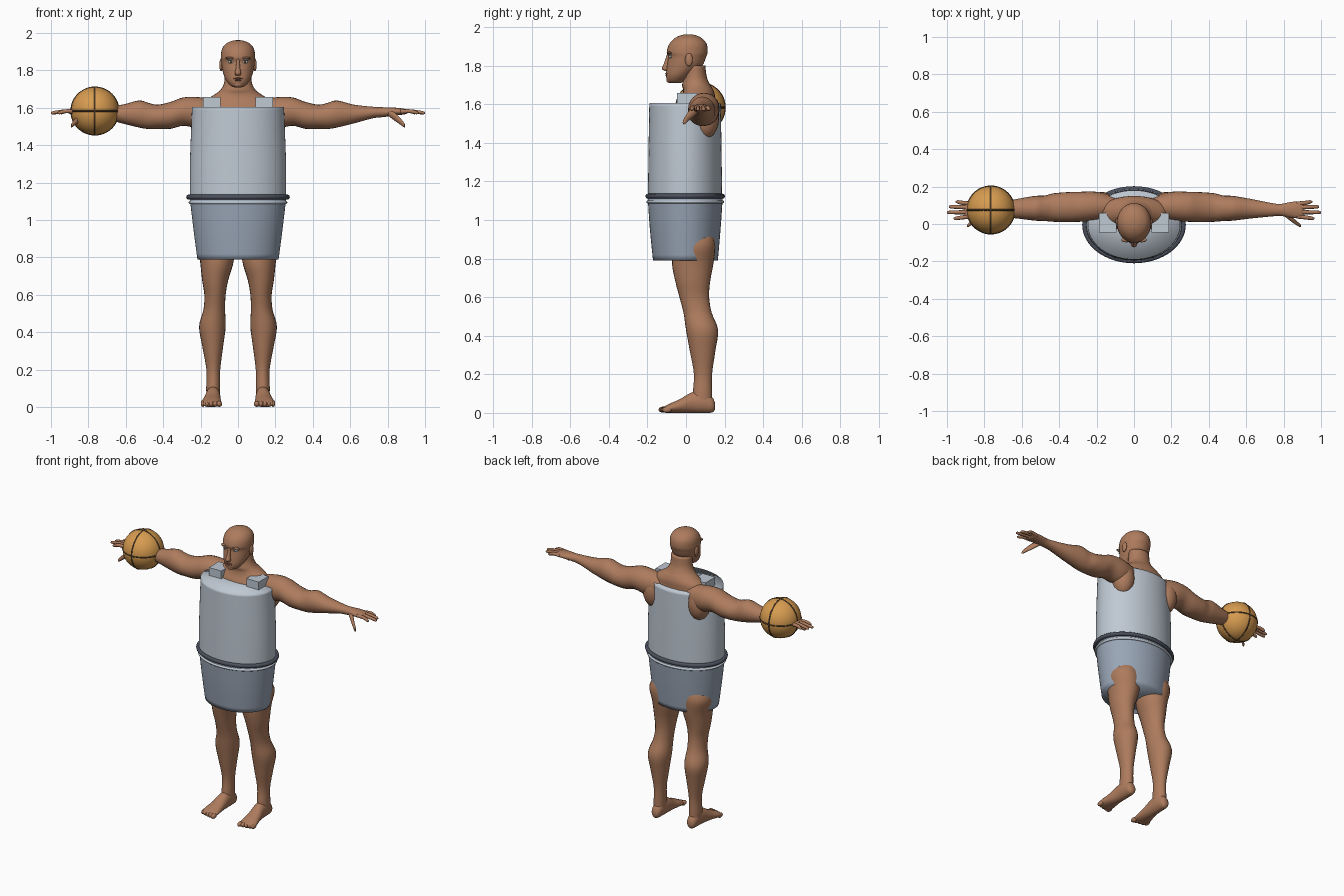
import bpy
import bmesh
import math
from mathutils import Vector

if "Cube" in bpy.data.objects:
    bpy.data.objects.remove(bpy.data.objects["Cube"], do_unlink=True)


def material(name, red, green, blue):
    mat = bpy.data.materials.new(name)
    mat.use_nodes = True
    colour = (red, green, blue, 1)
    mat.diffuse_color = colour
    mat.node_tree.nodes["Principled BSDF"].inputs["Base Color"].default_value = colour
    return mat


SKIN = material("brown skin", .42, .20, .11)
LIP = material("dark skin", .25, .10, .06)
VEST = material("pale blue grey", .52, .58, .65)
SHORTS = material("slate blue grey", .32, .38, .47)
BELT = material("dark slate", .07, .08, .11)
BALL = material("orange", .68, .33, .08)
SEAM = material("dark brown", .10, .06, .03)
EYE = material("eye white", .70, .76, .82)


def finish(name, bm, mat, smooth=True):
    bmesh.ops.recalc_face_normals(bm, faces=bm.faces)
    mesh = bpy.data.meshes.new(name)
    bm.to_mesh(mesh)
    bm.free()
    mesh.materials.append(mat)
    for poly in mesh.polygons:
        poly.use_smooth = smooth
    obj = bpy.data.objects.new(name, mesh)
    bpy.context.collection.objects.link(obj)
    return obj


def smooth_path(rows, steps):
    """Catmull-Rom interpolation of the cross-section rows."""
    rows = [Vector(r) for r in rows]
    out = []
    for i in range(len(rows) - 1):
        b, c = rows[i], rows[i + 1]
        a = rows[i - 1] if i else b
        d = rows[i + 2] if i + 2 < len(rows) else c
        for k in range(steps):
            t = k / steps
            out.append(b + (c - a) * (t / 2) + (a * 2 - b * 5 + c * 4 - d) * (t * t / 2)
                       + (b * 3 - a - c * 3 + d) * (t ** 3 / 2))
    return out + [rows[-1]]


def loft(name, rows, mat, axis="z", side=1, segs=24, steps=4, cap=True):
    """Skin oval sections: place along the axis, two centres, two half sizes."""
    bm = bmesh.new()
    rings = []
    for place, ca, cb, ha, hb in smooth_path(rows, steps):
        ring = []
        for i in range(segs):
            ang = math.tau * i / segs
            a, b = ca + ha * math.cos(ang), cb + hb * math.sin(ang)
            x, y, z = {"x": (place, a, b), "y": (a, place, b), "z": (a, b, place)}[axis]
            ring.append(bm.verts.new((x * side, y, z)))
        rings.append(ring)
    for low, high in zip(rings, rings[1:]):
        for i in range(segs):
            j = (i + 1) % segs
            bm.faces.new((low[i], low[j], high[j], high[i]))
    if cap:
        ends = [bm.faces.new(rings[0]), bm.faces.new(rings[-1])]
        bmesh.ops.poke(bm, faces=ends)
    else:
        bmesh.ops.remove_doubles(bm, verts=bm.verts, dist=.00001)
    return finish(name, bm, mat)


def ellipsoid(name, centre, radii, mat, segs=20):
    bm = bmesh.new()
    bmesh.ops.create_uvsphere(bm, u_segments=segs, v_segments=segs // 2, radius=1)
    bmesh.ops.scale(bm, vec=radii, verts=bm.verts)
    bmesh.ops.translate(bm, vec=centre, verts=bm.verts)
    return finish(name, bm, mat)


def oval_ring(name, z, hx, hy, thick, mat):
    rows = []
    for i in range(13):
        ang = math.tau * i / 12
        out = thick * math.cos(ang)
        rows.append((z + thick * math.sin(ang), 0, -.004, hx + out, hy + out))
    loft(name, rows, mat, segs=64, steps=1, cap=False)


# Torso and neck
loft("torso", [
    (.84, 0, .035, .15, .10), (.95, 0, .035, .16, .11), (1.12, 0, .03, .14, .09),
    (1.4, 0, .04, .18, .11), (1.52, 0, .05, .20, .11), (1.6, 0, .055, .20, .095),
    (1.645, 0, .065, .165, .085), (1.675, 0, .063, .12, .078), (1.7, 0, .053, .09, .073),
    (1.74, 0, .048, .073, .06), (1.8, 0, .045, .07, .055)], SKIN)

# Head and face
loft("head", [
    (1.71, 0, -.055, .02, .03), (1.717, 0, -.055, .037, .04), (1.735, 0, -.045, .055, .057),
    (1.76, 0, -.032, .07, .071), (1.8, 0, -.007, .083, .092), (1.845, 0, .006, .09, .098),
    (1.87, 0, .006, .092, .106), (1.91, 0, .01, .087, .098), (1.94, 0, .012, .068, .073),
    (1.957, 0, .012, .036, .04), (1.962, 0, .012, .01, .01)], SKIN, segs=32)
loft("nose", [
    (1.86, 0, -.09, .008, .008), (1.815, 0, -.1, .011, .013),
    (1.785, 0, -.107, .017, .018), (1.773, 0, -.1, .012, .012)], SKIN, segs=16)
ellipsoid("upper_lip", (0, -.099, 1.757), (.025, .009, .005), LIP)
ellipsoid("lower_lip", (0, -.097, 1.748), (.021, .009, .006), LIP)
ellipsoid("chin", (0, -.082, 1.725), (.025, .02, .016), SKIN)

for side, label in ((1, "left"), (-1, "right")):
    # Eyes, brows and ears
    ellipsoid(label + "_eye", (side * .038, -.08, 1.845), (.017, .01, .007), EYE)
    ellipsoid(label + "_iris", (side * .038, -.087, 1.845), (.006, .005, .006), SEAM, 12)
    ellipsoid(label + "_eyelid", (side * .042, -.083, 1.857), (.022, .01, .003), EYE)
    ellipsoid(label + "_brow", (side * .04, -.085, 1.866), (.028, .013, .007), SKIN)
    ellipsoid(label + "_ear", (side * .09, .015, 1.83), (.01, .02, .034), SKIN)

    # Shoulder blade bulging through the back of the vest
    ellipsoid(label + "_shoulder_blade", (side * .17, .098, 1.53), (.07, .074, .11), SKIN)

    # Arm and palm
    loft(label + "_arm", [
        (.08, .09, 1.57, .05, .06), (.2, .095, 1.573, .077, .083), (.29, .092, 1.58, .08, .076),
        (.36, .09, 1.56, .08, .072), (.43, .088, 1.552, .076, .065), (.48, .084, 1.557, .068, .07),
        (.53, .084, 1.567, .066, .072), (.62, .082, 1.567, .053, .05),
        (.72, .077, 1.575, .038, .031), (.78, .075, 1.577, .032, .026),
        (.84, .076, 1.58, .042, .021), (.89, .075, 1.58, .045, .015),
        (.905, .075, 1.58, .038, .009)], SKIN, "x", side)

    # Fingers and thumb
    for i, (base, end, tip) in enumerate(((.04, .03, .965), (.064, .062, 1),
                                          (.088, .092, .99), (.109, .118, .955))):
        loft(f"{label}_finger_{i + 1}", [
            (.87, base, 1.58, .011, .011), (.92, (base + end) / 2, 1.582, .011, .011),
            (tip - .012, end, 1.574, .009, .009), (tip, end, 1.572, .003, .003)],
            SKIN, "x", side, segs=10)
    loft(label + "_thumb", [
        (.80, .06, 1.575, .015, .015), (.835, .033, 1.555, .016, .022),
        (.865, .008, 1.53, .012, .018), (.888, -.008, 1.508, .009, .012),
        (.893, -.012, 1.502, .003, .004)], SKIN, "x", side, segs=12)

    # Leg
    loft(label + "_leg", [
        (.97, .10, .04, .06, .08), (.88, .12, .045, .098, .106), (.78, .113, .035, .09, .108),
        (.68, .122, .035, .07, .09), (.6, .123, .043, .057, .077), (.52, .127, .06, .058, .073),
        (.43, .137, .083, .071, .083), (.32, .135, .086, .055, .066),
        (.2, .132, .088, .037, .047), (.1, .133, .085, .037, .05),
        (.04, .133, .085, .035, .05)], SKIN, "z", side)

    # Foot and toes
    loft(label + "_foot", [
        (.15, .133, .035, .015, .018), (.135, .133, .042, .03, .04), (.09, .133, .055, .037, .055),
        (.03, .134, .053, .04, .053), (-.03, .139, .036, .047, .036),
        (-.08, .143, .025, .055, .025), (-.11, .144, .018, .053, .017),
        (-.12, .144, .016, .045, .010)], SKIN, "y", side)
    for i in range(5):
        ellipsoid(f"{label}_toe_{i + 1}",
                  (side * (.1 + i * .022), -.118 + .005 * i, .017),
                  (.015 - .001 * i, .025, .016), SKIN, 12)

    # Shoulder strap
    bm = bmesh.new()
    bmesh.ops.create_cube(bm, size=1)
    bmesh.ops.scale(bm, vec=(.093, .105, .068), verts=bm.verts)
    bmesh.ops.translate(bm, vec=(side * .141, .007, 1.624), verts=bm.verts)
    finish(label + "_strap", bm, VEST, smooth=False)

# Barrel-shaped vest
loft("vest", [
    (1.11, 0, -.005, .258, .192), (1.3, 0, -.005, .257, .19),
    (1.5, 0, -.005, .25, .187), (1.605, 0, -.005, .246, .185)], VEST, segs=64)

# Shorts with waistband and belt
loft("shorts", [
    (.79, 0, -.003, .217, .168), (.95, 0, -.004, .238, .183),
    (1.11, 0, -.004, .257, .194)], SHORTS, segs=64)
oval_ring("waistband", 1.094, .256, .194, .008, VEST)
oval_ring("belt", 1.123, .264, .193, .013, BELT)

# Ball with three crossing seams
CENTRE = Vector((-.765, .075, 1.583))
ellipsoid("ball", CENTRE, (.128, .128, .128), BALL, 40)
quarter = math.pi / 2
for name, turn in (("level", (0, 0, 0)), ("front", (quarter, 0, 0)), ("side", (0, quarter, 0))):
    bpy.ops.mesh.primitive_torus_add(location=CENTRE, rotation=turn, major_radius=.126,
                                     minor_radius=.005, major_segments=48, minor_segments=8)
    seam = bpy.context.object
    seam.name = "ball_seam_" + name
    seam.data.materials.append(SEAM)
    bpy.ops.object.shade_smooth()
